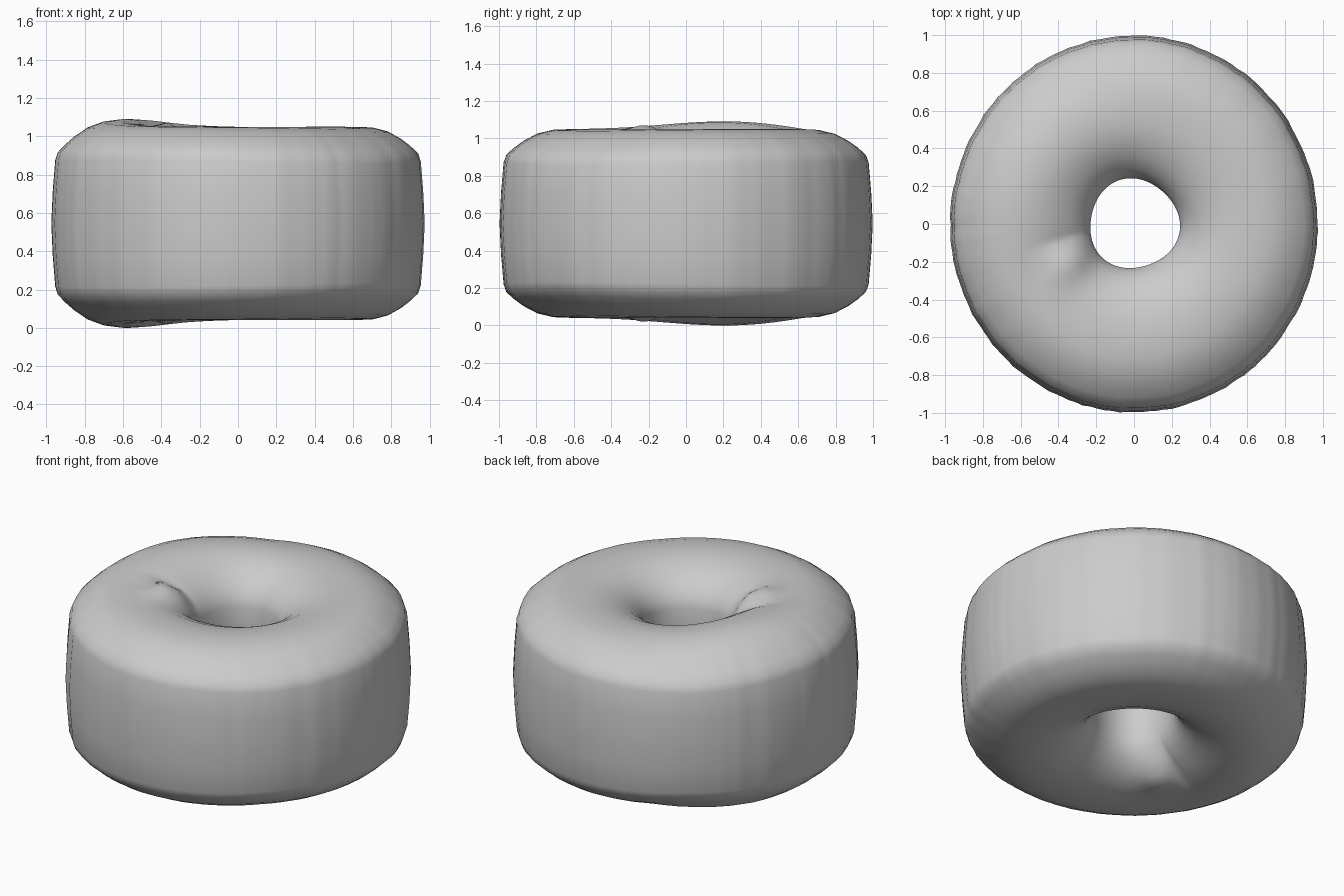
import bpy, bmesh, math, random

cube = bpy.data.objects.get("Cube")
if cube:
    bpy.data.objects.remove(cube, do_unlink=True)
random.seed(4)

SEGMENTS = 160
MID_Z = 0.545

# Upper half of the cross-section, from the hole to the rim: radius, height
PROFILE = [(0.24, 0), (0.238, 0.16), (0.237, 0.29), (0.255, 0.34), (0.29, 0.39),
           (0.35, 0.44), (0.44, 0.482), (0.53, 0.5), (0.62, 0.503), (0.71, 0.493),
           (0.79, 0.468), (0.86, 0.427), (0.91, 0.388), (0.95, 0.35), (0.964, 0.31),
           (0.977, 0.16), (0.985, 0)]
section = PROFILE + [(r, -z) for r, z in reversed(PROFILE[1:-1])]


def bump(angle, centre, width):
    """Smooth bell around one direction, in degrees."""
    d = (math.degrees(angle) - centre + 180) % 360 - 180
    return math.exp(-(d / width) ** 2)


def ring_point(r, z, a, ripple):
    """Place a section point, adding the lumps of the hand-made surface."""
    face = min(1, abs(z) / 0.5)
    rim = max(0, (r - 0.6) / 0.38)
    # raised lump beside a dent near the hole
    lump = 0.042 * bump(a, 160, 42) * face * math.exp(-((r - 0.6) / 0.3) ** 2)
    dent = 0.07 * bump(a, 210, 16) * face * math.exp(-((r - 0.38) / 0.11) ** 2)
    shoulder = 0.035 * math.cos(a - math.pi / 4) * rim * face
    z += math.copysign(lump - dent - shoulder, z) if z else 0
    # slightly oval rim with fine upright ripples
    r += rim * (ripple - 0.012 * math.cos(2 * a))
    if r < 0.4:
        r += 0.008 * math.cos(3 * a + 0.6)
    return r * math.cos(a), r * math.sin(a), MID_Z + z


# Ring body
bm = bmesh.new()
rings = []
for i in range(SEGMENTS):
    a = math.tau * i / SEGMENTS
    ripple = random.uniform(-0.003, 0.003)
    rings.append([bm.verts.new(ring_point(r, z, a, ripple)) for r, z in section])
count = len(section)
for i in range(SEGMENTS):
    here, after = rings[i], rings[(i + 1) % SEGMENTS]
    for j in range(count):
        k = (j + 1) % count
        bm.faces.new((here[j], here[k], after[k], after[j]))
bmesh.ops.recalc_face_normals(bm, faces=bm.faces)
mesh = bpy.data.meshes.new("ring_body")
bm.to_mesh(mesh)
bm.free()
body = bpy.data.objects.new("ring_body", mesh)
bpy.context.collection.objects.link(body)

# Plain grey finish
grey = bpy.data.materials.new("light_grey")
grey.use_nodes = True
colour = (0.6, 0.6, 0.6, 1)
grey.diffuse_color = colour
grey.node_tree.nodes["Principled BSDF"].inputs["Base Color"].default_value = colour
mesh.materials.append(grey)

bpy.context.view_layer.objects.active = body
body.select_set(True)
bpy.ops.object.shade_smooth_by_angle(angle=math.radians(40))
